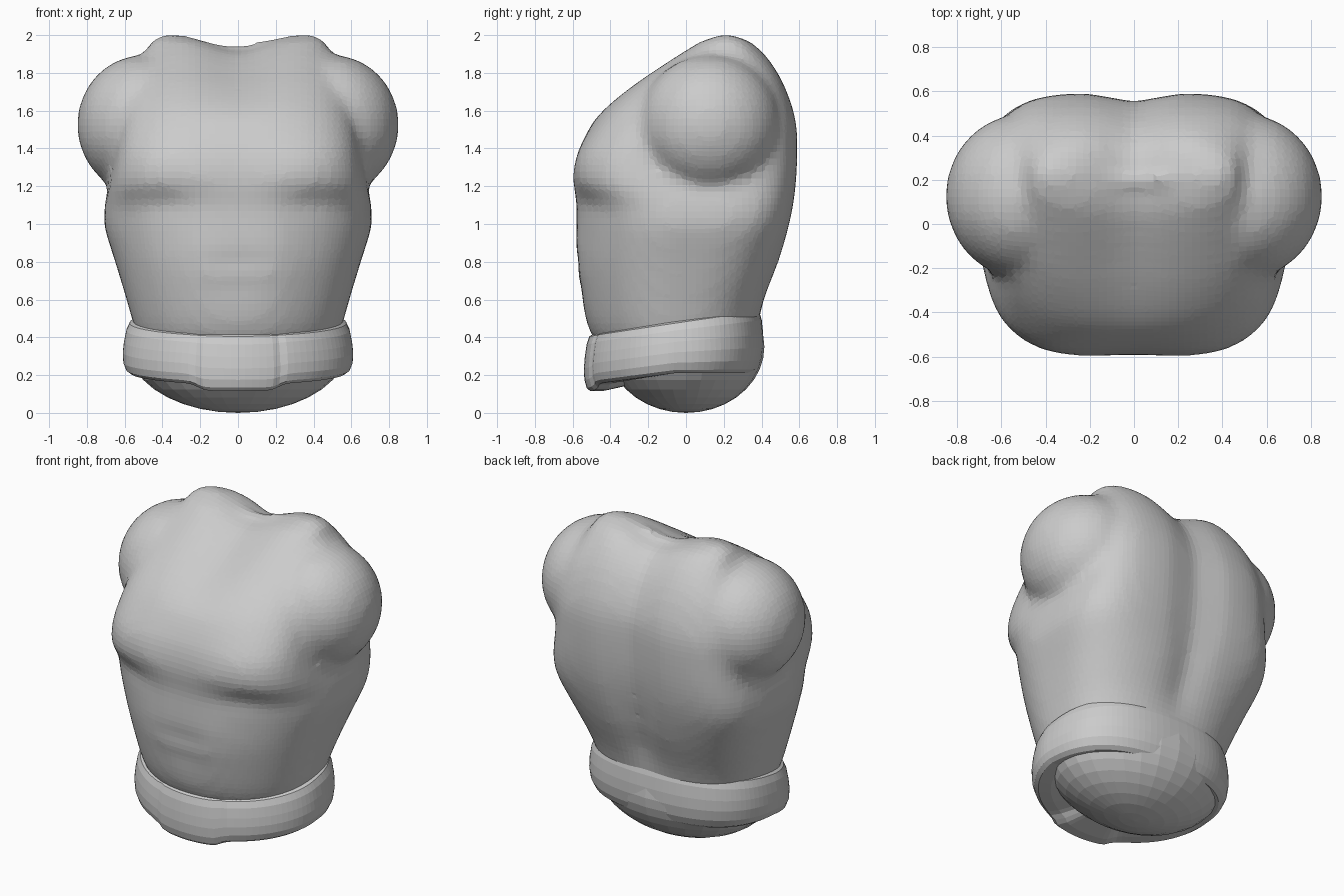
import bpy, bmesh
from math import sin, cos, pi, exp

if "Cube" in bpy.data.objects:
    bpy.data.objects.remove(bpy.data.objects["Cube"])


def loft(name, rings, closed=False):
    """Skin a list of equal-length rings; cap the ends or close the loop."""
    bm = bmesh.new()
    vs = [[bm.verts.new(p) for p in r] for r in rings]
    n = len(vs[0])
    pairs = list(zip(vs, vs[1:])) + ([(vs[-1], vs[0])] if closed else [])
    for a, b in pairs:
        for i in range(n):
            j = (i + 1) % n
            bm.faces.new((a[i], a[j], b[j], b[i]))
    if not closed:
        bm.faces.new(vs[0][::-1])
        bm.faces.new(vs[-1])
    bmesh.ops.recalc_face_normals(bm, faces=bm.faces)
    me = bpy.data.meshes.new(name)
    bm.to_mesh(me)
    bm.free()
    ob = bpy.data.objects.new(name, me)
    bpy.context.collection.objects.link(ob)
    return ob


def ellipsoid(name, loc, size, rot=(0, 0, 0)):
    bpy.ops.mesh.primitive_uv_sphere_add(segments=28, ring_count=18, radius=1,
                                         location=loc, rotation=rot)
    ob = bpy.context.object
    ob.name = name
    ob.scale = size
    return ob


def spow(v, e):
    return abs(v) ** e * (1 if v >= 0 else -1)


def bump(v, c, w):
    return exp(-((v - c) / w) ** 2)


def catmull(pts, steps):
    out = []
    for i in range(len(pts) - 1):
        p0, p1, p2, p3 = (pts[max(i - 1, 0)], pts[i], pts[i + 1],
                          pts[min(i + 2, len(pts) - 1)])
        for s in range(steps):
            t = s / steps
            out.append([0.5 * (2 * b + (c - a) * t + (2 * a - 5 * b + 4 * c - d) * t * t
                               + (3 * b - a - 3 * c + d) * t ** 3)
                        for a, b, c, d in zip(p0, p1, p2, p3)])
    return out + [list(pts[-1])]


# Torso sections: height, front y, back y, half width, squareness front / back
sections = [
    (0.36, -0.47, 0.35, 0.51, 2.0, 2.5), (0.46, -0.52, 0.38, 0.55, 2.0, 2.6),
    (0.60, -0.55, 0.42, 0.59, 2.05, 2.8), (0.80, -0.58, 0.495, 0.65, 2.1, 3.2),
    (0.98, -0.58, 0.545, 0.705, 2.15, 3.8), (1.10, -0.578, 0.57, 0.705, 2.4, 4.1),
    (1.22, -0.592, 0.585, 0.68, 3.3, 4.3), (1.36, -0.575, 0.592, 0.655, 3.6, 4.4),
    (1.50, -0.515, 0.59, 0.64, 3.2, 4.4), (1.62, -0.43, 0.567, 0.62, 2.9, 4.2),
    (1.74, -0.295, 0.525, 0.59, 2.8, 3.9), (1.85, -0.14, 0.47, 0.53, 2.8, 3.4),
    (1.93, -0.02, 0.41, 0.48, 2.7, 3.0), (1.985, 0.08, 0.34, 0.44, 2.6, 2.8),
    (2.01, 0.20, 0.22, 0.37, 2.4, 2.4)]
SEG = 72
rings = []
for z, yf, yb, hw, nf, nb in catmull(sections, 3):
    ring = []
    for i in range(SEG):
        a = 2 * pi * i / SEG
        m = nb if sin(a) > 0 else nf
        x = hw * spow(cos(a), 2 / m)
        s = spow(sin(a), 2 / m)
        y = (yf + yb) / 2 + (yb - yf) / 2 * s
        if s > 0:   # spine groove
            y -= 0.04 * bump(x, 0, 0.11) * s * max(0, min(1, (z - 0.5) / 0.2))
        else:       # chest muscles, stomach rows
            k = -s
            y -= 0.015 * bump(abs(x), 0.35, 0.2) * bump(z, 1.30, 0.14) * k
            y += 0.02 * bump(abs(x), 0.4, 0.15) * bump(z, 1.12, 0.06) * k
            y += 0.015 * (bump(z, 0.80, 0.04) + bump(z, 0.64, 0.03)) * bump(x, 0, 0.2) * k
            y -= 0.01 * bump(abs(x), 0.2, 0.1) * bump(z, 0.8, 0.3) * k
        t = max(0, min(1, (z - 1.55) / 0.45))
        ring.append((x, y, z - 0.085 * t * bump(x, 0, 0.2)))   # neck dip
    rings.append(ring)
torso = loft("torso", rings)

# Shoulders, fused with the torso into one softly blended body
parts = [ellipsoid("shoulder", (s * 0.5, 0.125, 1.525), (0.372, 0.375, 0.352),
                   (0, pi / 2, 0)) for s in (-1, 1)]
bpy.ops.object.select_all(action='DESELECT')
for ob in parts + [torso]:
    ob.select_set(True)
bpy.context.view_layer.objects.active = torso
bpy.ops.object.join()
rm = torso.modifiers.new("fuse", 'REMESH')
rm.mode = 'VOXEL'
rm.voxel_size = 0.035
sm = torso.modifiers.new("blend", 'SMOOTH')
sm.factor = 0.5
sm.iterations = 6

# Belt: padded ring, deeper at the front, rising to the back, closed underneath
profile = [(0.50, 0.85), (0.84, 0.98), (0.90, 1.0), (0.94, 0.96), (0.97, 0.82),
           (0.99, 0.6), (1.0, 0.4), (0.995, 0.2), (0.97, 0.06), (0.93, 0.0),
           (0.80, 0.0), (0.45, 0.12)]
belt = []
for i in range(96):
    a = 2 * pi * i / 96
    e = 2 / (2.5 if sin(a) > 0 else 1.95)
    cx, cy = spow(cos(a), e), spow(sin(a), e)
    top = 0.485 + 0.068 * cy
    low = 0.21 + (0.0 if cy > 0 else 0.06 * cy)
    groove, taper = 0, 0.06 * max(0, cy)
    if cy < 0:   # front plate with a crease at each end
        low -= 0.035 / (1 + exp((abs(cx) - 0.38) / 0.03))
        groove = 0.015 * bump(abs(cx), 0.37, 0.03)
    row = []
    for f, h in profile:
        f -= groove + taper * (1 - h) ** 3   # back flows into the hips
        row.append((0.61 * cx * f, -0.0625 + 0.478 * cy * f, low + (top - low) * h))
    belt.append(row)
loft("belt", belt, closed=True)

# Rounded hip base
ellipsoid("hips", (0, 0, 0.35), (0.58, 0.415, 0.35))
